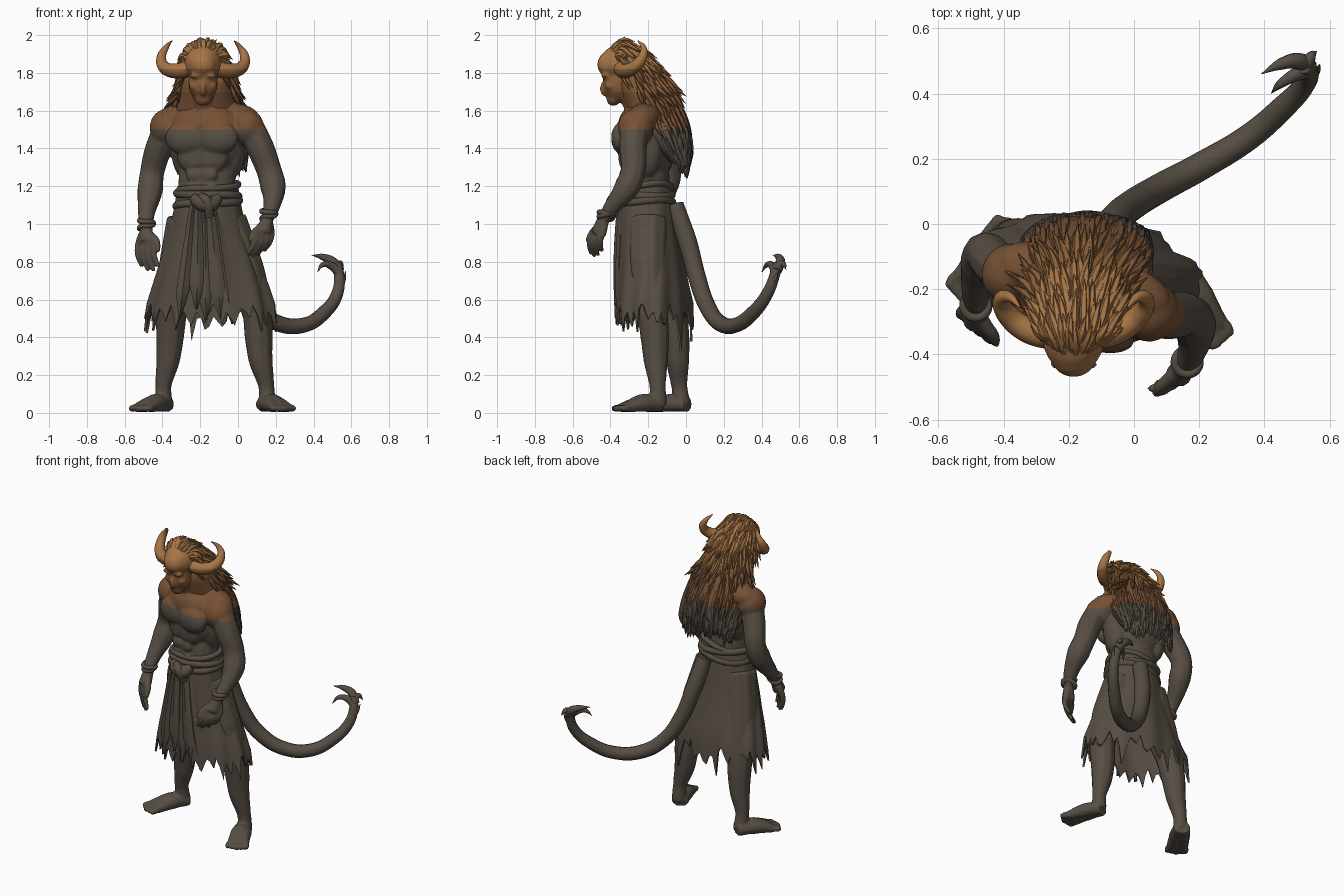
import bpy, bmesh, math, random
from mathutils import Matrix, Vector

random.seed(4)
scene = bpy.context.scene
if "Cube" in bpy.data.objects:
    bpy.data.objects.remove(bpy.data.objects["Cube"])


def material(name, rgb):
    m = bpy.data.materials.new(name)
    m.use_nodes = True
    m.diffuse_color = (*rgb, 1)
    m.node_tree.nodes["Principled BSDF"].inputs["Base Color"].default_value = (*rgb, 1)
    return m


MATS = [material("dark grey brown", (.095, .076, .058)), material("brown", (.18, .082, .035)),
        material("warm brown", (.25, .115, .041)), material("tan", (.38, .177, .06))]
BANDS = (1.5, 1.7, 1.82)
MID = -.185
made = []


def finish(name, mesh):
    """Cut the mesh at the colour heights, paint the bands and place it."""
    bm = bmesh.new()
    bm.from_mesh(mesh)
    for h in BANDS:
        bmesh.ops.bisect_plane(bm, geom=bm.verts[:] + bm.edges[:] + bm.faces[:],
                               plane_co=(0, 0, h), plane_no=(0, 0, 1))
    for v in bm.verts:
        v.co.z = max(v.co.z, 0)
    for f in bm.faces:
        f.material_index = sum(f.calc_center_median().z > h for h in BANDS)
    out = bpy.data.meshes.new(name)
    bm.to_mesh(out)
    bm.free()
    for m in MATS:
        out.materials.append(m)
    ob = bpy.data.objects.new(name, out)
    scene.collection.objects.link(ob)
    made.append(ob)


def bake(data, mods=()):
    """Evaluate a curve or mesh with modifiers into a plain mesh."""
    ob = bpy.data.objects.new("helper", data)
    scene.collection.objects.link(ob)
    for kind, settings in mods:
        m = ob.modifiers.new(kind, kind)
        for k, v in settings.items():
            setattr(m, k, v)
    dg = bpy.context.evaluated_depsgraph_get()
    mesh = bpy.data.meshes.new_from_object(ob.evaluated_get(dg))
    bpy.data.objects.remove(ob)
    return mesh


def tubes(paths, res=6, bevel=3, cyclic=False):
    """Tapered tubes through points (x, y, z, radius)."""
    cu = bpy.data.curves.new("path", "CURVE")
    cu.dimensions = "3D"
    cu.bevel_depth, cu.bevel_resolution, cu.resolution_u = 1, bevel, res
    cu.use_fill_caps = True
    for pts in paths:
        s = cu.splines.new("BEZIER")
        s.bezier_points.add(len(pts) - 1)
        s.use_cyclic_u = cyclic
        for p, (x, y, z, r) in zip(s.bezier_points, pts):
            p.co, p.radius = (x, y, z), r
            p.handle_left_type = p.handle_right_type = "AUTO"
    return bake(cu)


def grid_mesh(rows, closed):
    bm = bmesh.new()
    vs = [[bm.verts.new(p) for p in row] for row in rows]
    for a, b in zip(vs, vs[1:]):
        n = len(a)
        for j in range(n if closed else n - 1):
            k = (j + 1) % n
            bm.faces.new((a[j], a[k], b[k], b[j]))
    bmesh.ops.recalc_face_normals(bm, faces=bm.faces[:])
    me = bpy.data.meshes.new("grid")
    bm.to_mesh(me)
    bm.free()
    return me


# Body: limbs and muscle volumes fused into one skin
body = bmesh.new()
TURN = Matrix.Rotation(math.radians(-15), 4, "Z")


def blob(loc, size, turn=Matrix()):
    m = Matrix.Translation(loc) @ turn @ Matrix.Diagonal((*size, 1))
    bmesh.ops.create_icosphere(body, subdivisions=3, radius=1, matrix=m)


def torso(dx, dy, z, size, mirror=True):
    for s in (1, -1) if mirror else (1,):
        p = TURN @ Vector((s * dx, dy, 0)) + Vector((-.165, -.21, z))
        blob(p, size, TURN)


torso(0, .01, 1.42, (.19, .145, .2), False)
torso(0, 0, 1.2, (.155, .125, .22), False)
torso(0, -.035, 1.52, (.19, .11, .12), False)
torso(.085, -.105, 1.455, (.115, .058, .09))
torso(.05, -.09, 1.36, (.09, .045, .09))
torso(.13, .03, 1.4, (.07, .09, .16))
torso(.13, .03, 1.56, (.15, .09, .08))
torso(.07, .03, 1.62, (.09, .07, .055))
torso(.22, 0, 1.51, (.09, .095, .1))
for z in (1.33, 1.26, 1.19):
    torso(.042, -.114, z, (.045, .02, .036))

# Head: cranium, forehead, face, brow, cheeks, nose, mouth and chin
blob((MID, -.33, 1.85), (.1, .13, .105))
blob((MID, -.395, 1.845), (.075, .075, .075))
blob((MID, -.36, 1.75), (.078, .08, .11))
blob((MID, -.385, 1.66), (.044, .036, .036))
blob((MID, -.435, 1.715), (.014, .022, .04))
blob((MID, -.41, 1.672), (.026, .014, .01))
for s in (1, -1):
    blob((MID + s * .036, -.43, 1.785), (.038, .02, .014))
    blob((MID + s * .045, -.4, 1.73), (.03, .028, .025))

limbs = [
    [(-.17, -.2, 1.56, .09), (-.18, -.27, 1.66, .075), (MID, -.31, 1.78, .07)],
    [(-.365, -.16, 1.515, .078), (-.42, -.125, 1.4, .073), (-.455, -.09, 1.27, .066),
     (-.465, -.12, 1.18, .07), (-.485, -.21, 1.05, .045), (-.485, -.26, .98, .035)],
    [(.06, -.27, 1.515, .078), (.115, -.28, 1.41, .075), (.165, -.28, 1.28, .068),
     (.185, -.31, 1.2, .07), (.18, -.385, 1.1, .046), (.155, -.435, 1.03, .035)],
    [(-.06, -.2, 1.02, .11), (.04, -.2, .75, .105), (.1, -.18, .55, .083), (.11, -.165, .4, .077),
     (.12, -.16, .28, .066), (.15, -.15, .14, .043), (.155, -.145, .04, .045)],
    [(-.27, -.18, 1.02, .11), (-.32, -.13, .75, .105), (-.35, -.08, .55, .085), (-.36, -.055, .4, .075),
     (-.37, -.045, .28, .064), (-.395, -.035, .14, .043), (-.39, -.02, .04, .045)]]


def hand(wrist, palm, across, reach, curl, side):
    w, p, a, r, c = (Vector(v) for v in (wrist, palm, across, reach, curl))
    limbs.append([(*w, .033), (*p, .042)])
    for i in range(4):
        off = a * (i - 1.5) * .034
        k = .85 if i in (0, 3) else 1
        limbs.append([(*(w.lerp(p, .4) + off * .6), .021), (*(p + off), .021), (*(p + off * 1.1 + r * .5 * k), .017),
                      (*(p + off * 1.15 + (r + c) * k), .012)])
    limbs.append([(*w.lerp(p, .4), .024), (*(w.lerp(p, .9) + a * side * .07), .021),
                  (*(p + a * side * .09 + r * .35), .013)])


hand((-.485, -.26, .98), (-.485, -.3, .9), (.75, -.65, 0), (-.01, -.03, -.13), (.035, 0, -.02), 1)
hand((.155, -.435, 1.03), (.135, -.465, .95), (.75, .5, .1), (-.01, -.04, -.09), (-.04, .03, -.03), -1)


def foot(heel, toe):
    h, t = Vector((*heel, .045)), Vector((*toe, .022))
    d = (t - h).normalized()
    side = Vector((-d.y, d.x, 0)).normalized()
    for s in (-1, 0, 1):
        mid = h.lerp(t, .4) + side * s * .022
        limbs.append([(*(h + side * s * .012), .04), (mid.x, mid.y, .058 - .01 * abs(s), .044),
                      (*(h.lerp(t, .8) + side * s * .042), .027)])
    for i in range(5):
        p = h.lerp(t, .82) + side * (i - 2) * .028
        tip = p + d * (.055 - .008 * abs(i - 2))
        limbs.append([(*p, .02), (*tip, .016)])


foot((.14, -.135), (.25, -.375))
foot((-.38, .005), (-.53, -.235))
body.from_mesh(tubes(limbs))
raw = bpy.data.meshes.new("raw")
body.to_mesh(raw)
body.free()
finish("body", bake(raw, [("REMESH", dict(mode="VOXEL", voxel_size=.008)),
                          ("SMOOTH", dict(factor=.5, iterations=7))]))

# Horns, mirrored about the head
HORN = [(.05, -.345, 1.83, .044), (.14, -.325, 1.81, .04), (.205, -.275, 1.83, .033),
        (.22, -.23, 1.885, .025), (.195, -.225, 1.935, .015), (.165, -.255, 1.97, .003)]
for s, name in ((1, "left_horn"), (-1, "right_horn")):
    finish(name, tubes([[(MID + s * x, y, z, r) for x, y, z, r in HORN]], 8, 4))

# Hair: back outline as (y, z, half width, depth, slope of the outward normal)
HAIR = [(-.41, 1.92, .06, .05, 120), (-.33, 1.965, .1, .08, 85), (-.2, 1.885, .125, .11, 45),
        (-.11, 1.765, .145, .13, 35), (-.03, 1.63, .19, .14, 25), (.018, 1.51, .205, .14, 10),
        (.03, 1.39, .195, .1, 0), (.015, 1.31, .18, .05, -8)]


def hair_point(t, a, k=1):
    f = max(0, min(t, 1)) * (len(HAIR) - 1)
    i = min(int(f), len(HAIR) - 2)
    y, z, w, d, e = (p + (q - p) * (f - i) for p, q in zip(HAIR[i], HAIR[i + 1]))
    n = Vector((0, math.cos(math.radians(e)), math.sin(math.radians(e))))
    p = Vector((MID + .045 * t, y, z)) + n * d * (k * math.cos(a) - 1)
    p.x += w * k * math.sin(a)
    p.z -= max(0, t - 1) * .5
    return p


rows = [[hair_point(i / 28, j * math.tau / 32, .97) for j in range(32)] for i in range(29)]
finish("hair_mass", grid_mesh(rows, True))
locks = []
for n in range(340):
    t, a = random.uniform(0, .92) ** 1.15, random.uniform(-1.75, 1.75)
    short = t < .45
    step = random.uniform(.035, .06) if short else random.uniform(.05, .085)
    lift = random.uniform(.1, .4) if short else random.uniform(.01, .06)
    bend = random.uniform(-.06, .06) if short else random.uniform(-.025, .025)
    shape = ((0, 0, .008), (1, .3, .015), (2, .6, .012), (3, 1, .001))
    locks.append([(*hair_point(t + step * s, a + bend * s, .97 + lift * k), r) for s, k, r in shape])
for s in (1, -1):
    for i in range(9):
        x, y, z = MID + s * .095, -.36 + i * .022, 1.84 - i * .01
        locks.append([(x, y, z, .012), (x + s * .025, y + .03, z - .07, .014),
                      (x + s * random.uniform(.03, .07), y + .06, z - random.uniform(.1, .19), .001)])
finish("hair_locks", tubes(locks, 3, 1))

# Skirt with folds and a torn hem, turned with the hips
SKIRT = [(1.2, -.16, -.21, .16, .135), (1.08, -.16, -.205, .18, .15), (.95, -.16, -.2, .21, .155),
         (.8, -.15, -.185, .265, .17), (.67, -.145, -.175, .31, .185), (.58, -.142, -.165, .34, .195)]
COLS = 96
rows = []
for i, (z, cx, cy, rx, ry) in enumerate(SKIRT):
    row = []
    for j in range(COLS):
        a = j * math.tau / COLS
        k = 1 + .006 * i * math.cos(11 * a + .25 * i) + .004 * i * math.sin(5 * a)
        p = Matrix.Rotation(math.radians(-2 * i), 4, "Z") @ Vector((rx * k * math.cos(a), ry * k * math.sin(a), z))
        row.append(p + Vector((cx, cy, 0)))
    rows.append(row)
hem = []
for j, (x, y, z) in enumerate(rows[-1]):
    drop = (.01, .06, .12, .05, .0, .04, .08)[j % 7] * random.uniform(.5, 1.3) + .05 * math.sin(j * .3) ** 2
    drop *= 1 + .6 * max(0, math.sin(j * math.tau / COLS)) ** 4
    hem.append((x + .5 * drop * (x + .14), y + .1 * drop * (y + .17), z - drop))
rows.append(hem)
solid = [("SOLIDIFY", dict(thickness=.012))]
finish("skirt", bake(grid_mesh(rows, True), solid))

# Hanging sash panels: top x, bottom x, bottom z, half width
PANELS = [(-.24, -.31, .5, .035), (-.21, -.22, .55, .04), (-.175, -.17, .49, .04),
          (-.15, -.09, .5, .045), (-.12, -.03, .47, .04)]
for n, (top, low, zb, hw) in enumerate(PANELS):
    rows = []
    for i in range(9):
        u = i / 8
        w = hw * (.45 + .75 * u) * (1 if i < 7 else .55 if i < 8 else .08)
        rows.append([(top + (low - top) * u + w * s, -.355 - .01 * (n % 2) - .012 * u + .018 * abs(s)
                      - .012 * math.sin(math.pi * u), 1.1 + (zb - 1.1) * u) for s in (-1, -.5, 0, .5, 1)])
    finish(f"sash_panel_{n + 1}", bake(grid_mesh(rows, False), solid))

# Belt wraps, knot and wristbands


def hoop(centre, rx, ry, r, tilt):
    return [(centre[0] + rx * math.cos(a), centre[1] + ry * math.sin(a),
             centre[2] + tilt * math.cos(a) + .5 * tilt * math.sin(2 * a), r)
            for a in (i * math.tau / 12 for i in range(12))]


finish("belt", tubes([hoop((-.16, -.208, z), rx, rx - .03, r, t) for z, rx, r, t in
                      ((1.19, .16, .018, .02), (1.155, .162, .022, -.008), (1.11, .166, .022, .015))], 4, 3, True))
finish("belt_knot", tubes([[(-.24, -.345, 1.14, .025), (-.2, -.365, 1.115, .042), (-.15, -.37, 1.105, .045),
                            (-.1, -.345, 1.14, .025)],
                           [(-.2, -.37, 1.15, .02), (-.165, -.395, 1.12, .028), (-.15, -.37, 1.04, .025)]]))
for name, x, y, z in (("right_wristband", -.485, -.25, 1.0), ("left_wristband", .163, -.423, 1.05)):
    finish(name, tubes([hoop((x, y, z + d), .037, .037, .014, t) for d, t in ((-.01, .012), (.012, -.006))], 3, 3, True))

# Tail and its barbed tip
finish("tail", tubes([[(-.1, -.06, 1.1, .048), (-.06, .01, .9, .05), (-.01, .055, .73, .047), (.08, .11, .57, .045),
                       (.21, .18, .475, .043), (.35, .265, .465, .04), (.455, .355, .53, .037),
                       (.525, .43, .63, .032), (.535, .47, .73, .028), (.52, .485, .79, .024)]], 8, 4))
finish("tail_barbs", tubes([
    [(.54, .48, .75, .026), (.5, .5, .8, .026), (.45, .49, .825, .018), (.39, .46, .835, .001)],
    [(.54, .47, .73, .024), (.5, .46, .775, .022), (.45, .43, .785, .014), (.42, .4, .745, .001)],
    [(.53, .47, .75, .024), (.54, .51, .79, .018), (.56, .53, .76, .001)],
    [(.54, .45, .68, .022), (.56, .47, .71, .012), (.57, .49, .75, .001)]], 6, 3))

# Shading
bpy.ops.object.select_all(action="DESELECT")
for ob in made:
    ob.select_set(True)
bpy.context.view_layer.objects.active = made[0]
bpy.ops.object.shade_smooth_by_angle(angle=math.radians(50))
